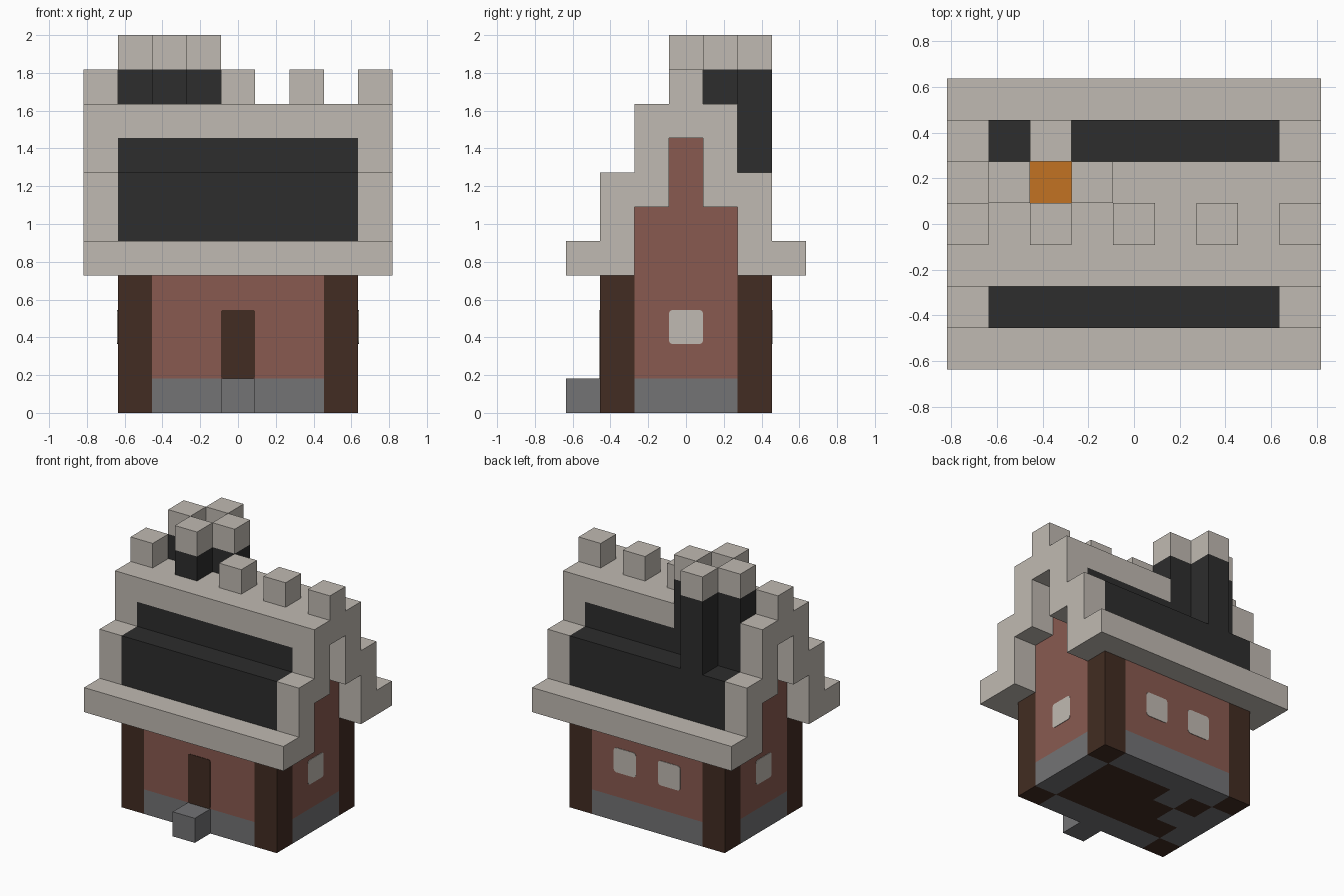
import bpy
import bmesh
from mathutils import Vector

cube = bpy.data.objects.get("Cube")
if cube:
    bpy.data.objects.remove(cube, do_unlink=True)

U = 2 / 11                       # one block
ORIGIN = Vector((4.5, 3.5, 0))   # centre of the 9 x 7 block plan


def material(name, hex_code):
    srgb = [int(hex_code[i:i + 2], 16) / 255 for i in (0, 2, 4)]
    color = [c / 12.92 if c <= 0.04045 else ((c + 0.055) / 1.055) ** 2.4 for c in srgb] + [1]
    m = bpy.data.materials.new(name)
    m.use_nodes = True
    m.diffuse_color = color
    bsdf = next(n for n in m.node_tree.nodes if n.type == 'BSDF_PRINCIPLED')
    bsdf.inputs["Base Color"].default_value = color
    return m


stone = material("pale stone", "c0bab2")
slate = material("dark slate", "2d2d2d")
timber = material("brown timber", "422c22")
brick = material("red brick", "895a50")
granite = material("grey granite", "737375")
ember = material("orange ember", "c27222")


def part(name, mat, *boxes, round_corners=0):
    """Join boxes, each given as (x0, x1, y0, y1, z0, z1) in blocks."""
    bm = bmesh.new()
    for x0, x1, y0, y1, z0, z1 in boxes:
        lo, hi = Vector((x0, y0, z0)), Vector((x1, y1, z1))
        size = hi - lo
        verts = bmesh.ops.create_cube(bm, size=1)["verts"]
        for v in verts:
            v.co = ((lo + hi) / 2 - ORIGIN + v.co * size) * U
        if round_corners:
            thin = min(size) * U
            edges = {e for v in verts for e in v.link_edges
                     if abs(e.calc_length() - thin) < 1e-5}
            bmesh.ops.bevel(bm, geom=list(edges), offset=round_corners,
                            segments=2, profile=0.5, affect='EDGES')
    mesh = bpy.data.meshes.new(name)
    bm.to_mesh(mesh)
    bm.free()
    mesh.materials.append(mat)
    obj = bpy.data.objects.new(name, mesh)
    bpy.context.scene.collection.objects.link(obj)
    return obj


def mirror_y(box):
    x0, x1, y0, y1, z0, z1 = box
    return (x0, x1, 7 - y1, 7 - y0, z0, z1)


def both_sides(*boxes):
    return [b for box in boxes for b in (box, mirror_y(box))]


# Foundation, floor and step
part("foundation", granite,
     *both_sides((2, 7, 1, 2, 0, 1)), (1, 2, 2, 5, 0, 1), (7, 8, 2, 5, 0, 1))
part("hearth_base", granite, (2, 3, 3, 4, 0, 1), (3, 4, 4, 5, 0, 1))
part("floor", timber, (2, 7, 2, 3, 0, 1), (3, 7, 3, 4, 0, 1),
     (4, 7, 4, 5, 0, 1), (2, 3, 4, 5, 0, 1))
part("front_step", granite, (4, 5, 0, 1, 0, 1))

# Corner posts and walls
part("corner_posts", timber, *both_sides((1, 2, 1, 2, 0, 4), (7, 8, 1, 2, 0, 4)))
part("long_walls", brick, *both_sides((2, 7, 1, 2, 1, 4)))
for name, x in (("right_gable_wall", 1), ("left_gable_wall", 7)):
    part(name, brick, (x, x + 1, 2, 5, 1, 6), (x, x + 1, 3, 4, 6, 8))

# Door and windows as thin plates
T = 0.02
part("door", timber, (4, 5, 1 - T, 1, 1, 3), round_corners=0.012)
part("back_windows", stone, *[(x, x + 1, 6, 6 + T, 2, 3) for x in (3, 5)],
     round_corners=0.02)
part("side_windows", stone, (1 - T, 1, 3, 4, 2, 3), (8, 8 + T, 3, 4, 2, 3),
     round_corners=0.02)

# Roof: eaves, stepped verges, ridge and slate courses
part("eaves", stone, *both_sides((0, 9, 0, 2, 4, 5)))
for name, x in (("right_verge", 0), ("left_verge", 8)):
    part(name, stone, *both_sides((x, x + 1, 1, 2, 5, 7), (x, x + 1, 2, 3, 6, 8)))
part("ridge", stone, (0, 9, 2, 4, 8, 9), (0, 1, 4, 5, 8, 9), (4, 9, 4, 5, 8, 9))
part("roof_slates", slate, *both_sides((1, 8, 1, 2, 5, 7)),
     (1, 8, 2, 3, 7, 8), (4, 8, 4, 5, 7, 8))
part("ridge_blocks", stone, *[(x, x + 1, 3, 4, 9, 10) for x in (0, 4, 6, 8)])

# Chimney: four stacks around an open flue, with pale caps
part("chimney_stacks", slate, (1, 2, 4, 5, 6, 10), (3, 4, 4, 5, 1, 10),
     (2, 3, 5, 6, 7, 10), (2, 3, 3, 4, 1, 8), (2, 3, 3, 4, 9, 10))
part("chimney_caps", stone,
     *[(x, x + 1, y, y + 1, 10, 11) for x, y in ((1, 4), (3, 4), (2, 5), (2, 3))])
part("hearth_fire", ember, (2, 3, 4, 5, 1, 2))
